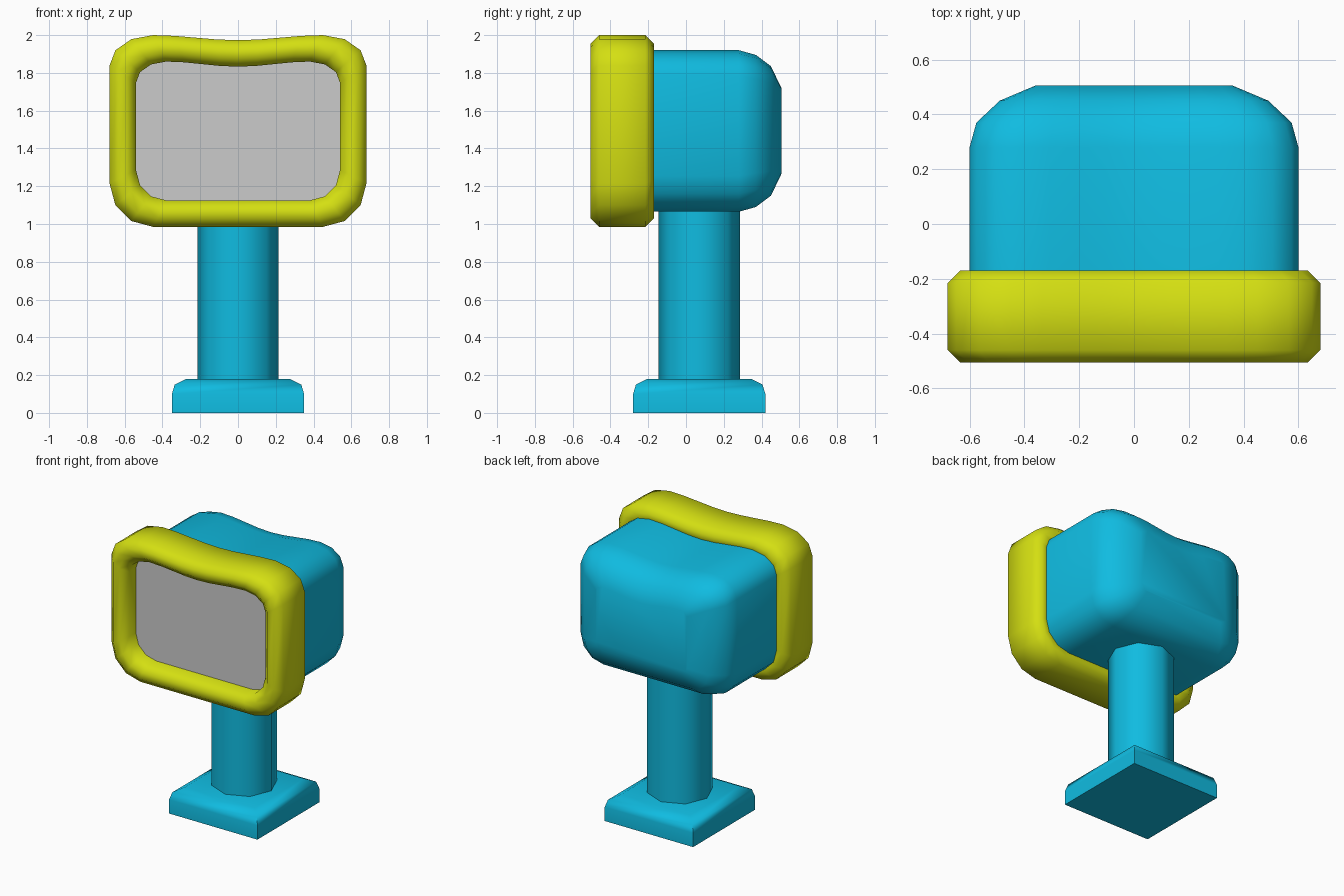
import bpy
import bmesh
from math import sin, cos, pi, radians

cube = bpy.data.objects.get("Cube")
if cube:
    bpy.data.objects.remove(cube)


def material(name, rgb):
    m = bpy.data.materials.new(name)
    m.use_nodes = True
    m.diffuse_color = (*rgb, 1)
    m.node_tree.nodes["Principled BSDF"].inputs["Base Color"].default_value = (*rgb, 1)
    return m


cyan = material("cyan", (0.005, 0.50, 0.75))
yellow = material("yellow", (0.66, 0.74, 0.006))
grey = material("light grey", (0.60, 0.60, 0.60))


def loft(name, rings, mats, closed=False):
    """Skin equal-length rings; cap the ends, or join last to first."""
    bm = bmesh.new()
    loops = [[bm.verts.new(p) for p in ring] for ring in rings]
    pairs = list(zip(loops, loops[1:]))
    if closed:
        pairs.append((loops[-1], loops[0]))
    for a, b in pairs:
        for i in range(len(a)):
            j = (i + 1) % len(a)
            bm.faces.new((a[i], a[j], b[j], b[i]))
    if not closed:
        first = bm.faces.new(loops[0])
        bm.faces.new(loops[-1])
        first.material_index = len(mats) - 1
    bmesh.ops.recalc_face_normals(bm, faces=bm.faces)
    mesh = bpy.data.meshes.new(name)
    bm.to_mesh(mesh)
    bm.free()
    for m in mats:
        mesh.materials.append(m)
    ob = bpy.data.objects.new(name, mesh)
    bpy.context.collection.objects.link(ob)
    bpy.ops.object.select_all(action="DESELECT")
    ob.select_set(True)
    bpy.context.view_layer.objects.active = ob
    bpy.ops.object.shade_smooth_by_angle(angle=radians(60))
    return ob


def outline(y, hw, low, high, r, sag):
    """Rounded rectangle at depth y whose top edge dips in the middle."""
    right = []
    for k in range(4):
        a = k * pi / 6
        right.append((hw - r + r * sin(a), low + r - r * cos(a)))
    for k in range(4):
        a = k * pi / 6
        right.append((hw - r + r * cos(a), high - 0.7 * r * (1 - sin(a))))
    span, steps = hw - r, 8
    top = []
    for k in range(1, steps):
        t = 1 - 2 * k / steps
        top.append((span * t, high - sag * (1 + cos(pi * t)) / 2))
    left = [(-x, z) for x, z in reversed(right)]
    return [(x, y, z) for x, z in right + top + left]


# Screen surround: a chamfered ring
section = [(0.045, -0.505), (0, -0.46), (0, -0.215), (0.045, -0.17),
           (0.095, -0.17), (0.14, -0.215), (0.14, -0.46), (0.095, -0.505)]
loft("screen_frame",
     [outline(y, 0.68 - i, 0.985 + i, 2 - i, 0.23 - i / 2, 0.027) for i, y in section],
     [yellow], closed=True)

# Housing with a rounded back; its front cap is the screen
shell = [(-0.385, 0, 0, 0.19), (0.28, 0, 0, 0.19), (0.37, 0.025, 0.025, 0.18),
         (0.45, 0.11, 0.085, 0.13), (0.505, 0.24, 0.2, 0.05)]
loft("housing_and_screen",
     [outline(y, 0.6 - dx, 1.065 + dz, 1.92 - dz, r, 0.035) for y, dx, dz, r in shell],
     [cyan, grey])

# Eight-sided post
CY = 0.07
loft("post",
     [[(0.215 * cos(k * pi / 4), CY + 0.215 * sin(k * pi / 4), z) for k in range(8)]
      for z in (0.12, 1.2)], [cyan])

# Square foot with rounded upper edges
loft("foot",
     [[(sx * h, CY + sy * h, z) for sx, sy in ((1, 1), (-1, 1), (-1, -1), (1, -1))]
      for h, z in ((0.35, 0), (0.35, 0.10), (0.335, 0.15), (0.275, 0.18))], [cyan])
